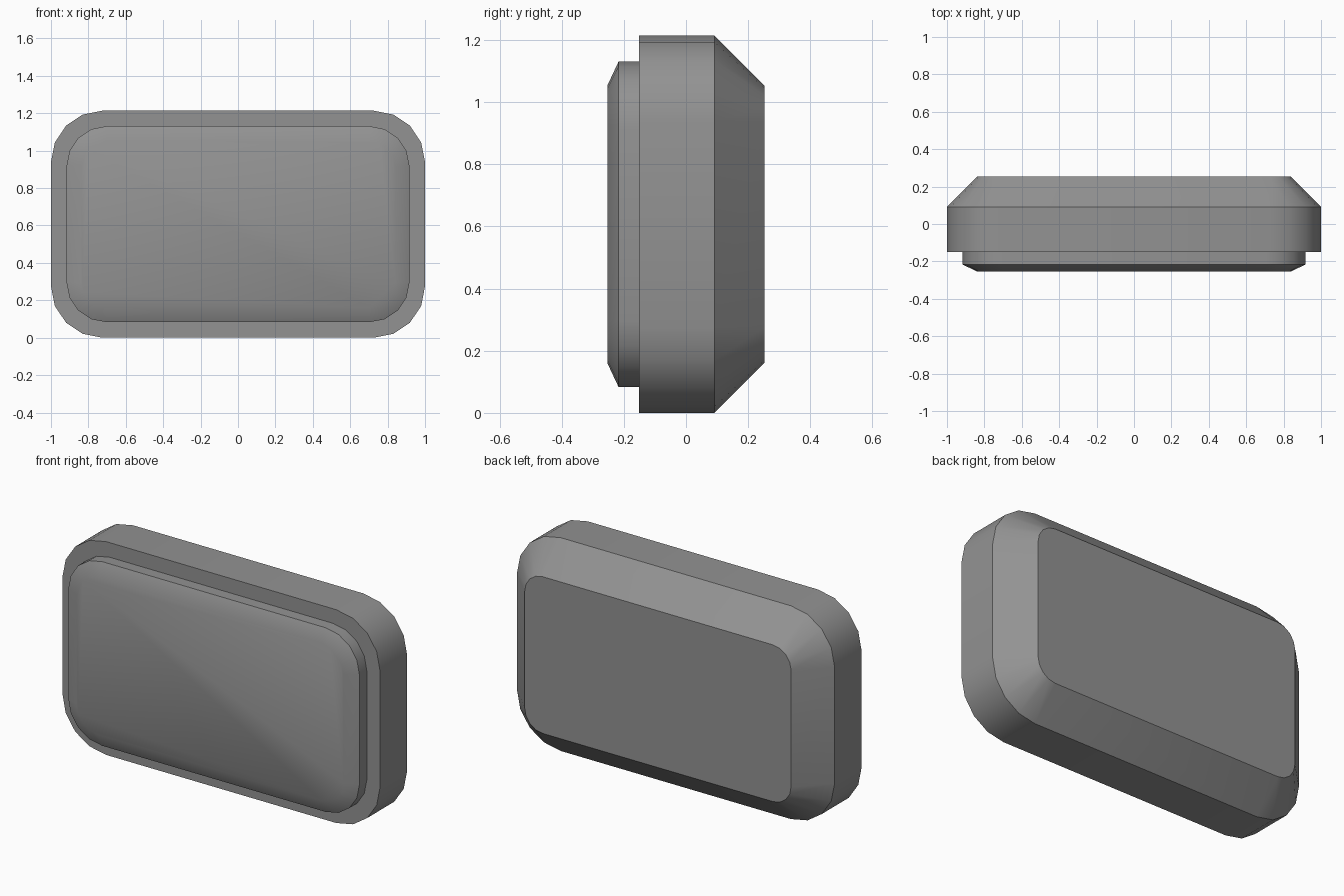
import bpy, bmesh
from math import cos, sin, pi, radians

if "Cube" in bpy.data.objects:
    bpy.data.objects.remove(bpy.data.objects["Cube"])

HALF_W, HALF_H, CENTRE_Z, CORNER_STEPS = 1.0, 0.607, 0.607, 4


def rounded_loop(bm, y, inset, radius):
    """Ring of vertices round a rounded rectangle, counter-clockwise seen from the front."""
    w, h = HALF_W - inset - radius, HALF_H - inset - radius
    ring = []
    for i, (sx, sz) in enumerate([(1, 1), (-1, 1), (-1, -1), (1, -1)]):
        for k in range(CORNER_STEPS + 1):
            a = (i + k / CORNER_STEPS) * pi / 2
            ring.append(bm.verts.new((sx * w + radius * cos(a), y,
                                      CENTRE_Z + sz * h + radius * sin(a))))
    return ring


def loft(name, sections, material):
    """Closed solid through rounded-rectangle sections (y, inset, corner radius)."""
    bm = bmesh.new()
    rings = [rounded_loop(bm, *s) for s in sections]
    for a, b in zip(rings, rings[1:]):
        for i in range(len(a)):
            j = (i + 1) % len(a)
            bm.faces.new((a[i], a[j], b[j], b[i]))
    bm.faces.new(rings[0])
    bm.faces.new(rings[-1][::-1])
    bmesh.ops.recalc_face_normals(bm, faces=bm.faces)
    mesh = bpy.data.meshes.new(name)
    bm.to_mesh(mesh)
    bm.free()
    mesh.materials.append(material)
    obj = bpy.data.objects.new(name, mesh)
    bpy.context.collection.objects.link(obj)
    bpy.ops.object.select_all(action='DESELECT')
    obj.select_set(True)
    bpy.context.view_layer.objects.active = obj
    bpy.ops.object.shade_smooth_by_angle(angle=radians(30))
    return obj


dark_grey = bpy.data.materials.new("dark_grey")
dark_grey.diffuse_color = (0.29, 0.29, 0.29, 1)
dark_grey.use_nodes = True
dark_grey.node_tree.nodes["Principled BSDF"].inputs["Base Color"].default_value = dark_grey.diffuse_color

# Casing: raised front panel with soft bevel, ledge, straight rim, chamfered back
loft("casing", [
    (-0.253, 0.16, 0.135),
    (-0.217, 0.083, 0.214),
    (-0.151, 0.083, 0.214),
    (-0.151, 0.0, 0.275),
    (0.092, 0.0, 0.275),
    (0.253, 0.161, 0.114),
], dark_grey)
